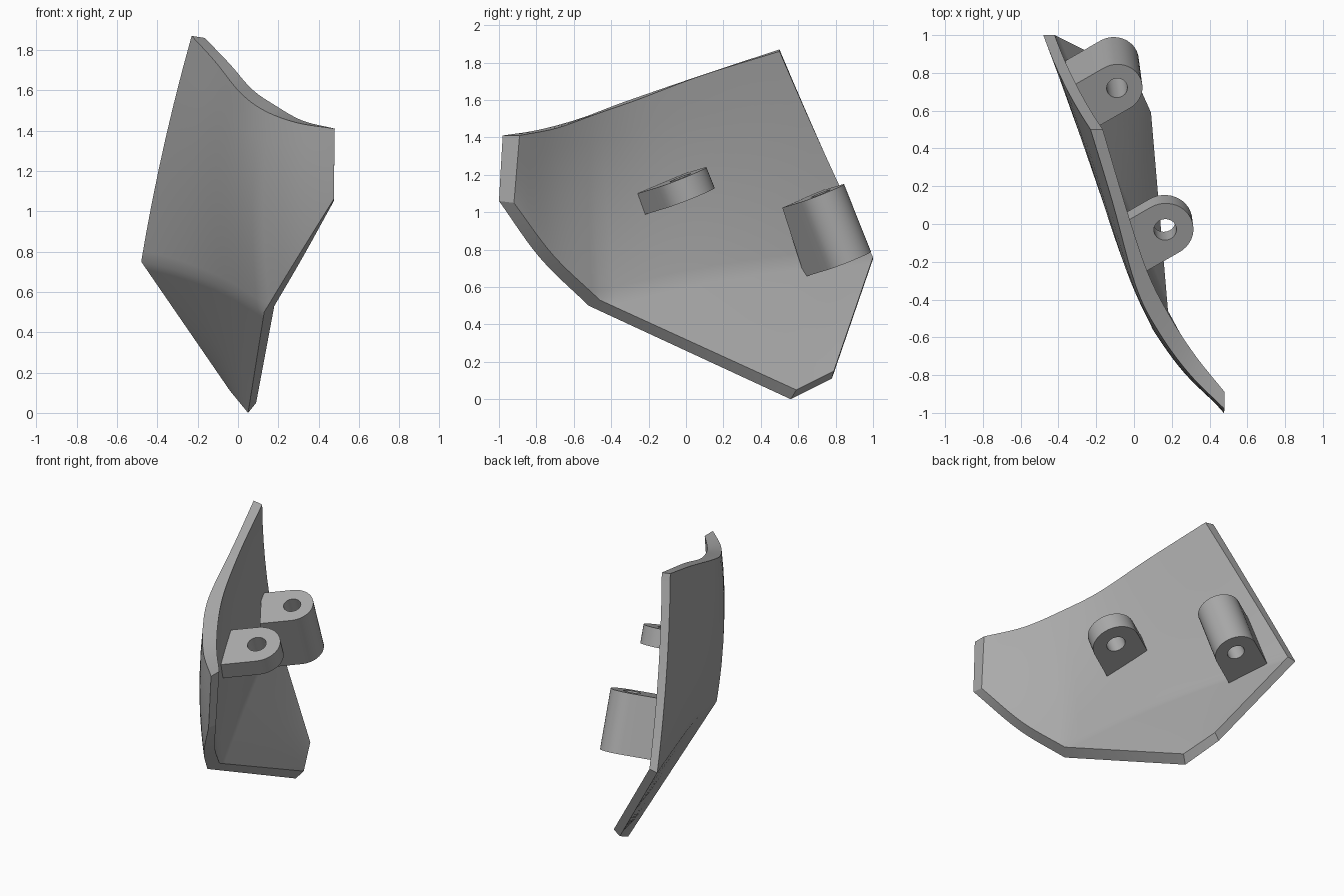
import bpy, bmesh, math
from mathutils import Vector as V

cube = bpy.data.objects.get("Cube")
if cube:
    bpy.data.objects.remove(cube)

grey = bpy.data.materials.new("neutral_grey")
grey.use_nodes = True
colour = (0.4, 0.4, 0.4, 1)
grey.diffuse_color = colour
grey.node_tree.nodes["Principled BSDF"].inputs["Base Color"].default_value = colour

STEPS = 6  # samples per curve span


def finish(bm, name):
    bmesh.ops.recalc_face_normals(bm, faces=bm.faces)
    mesh = bpy.data.meshes.new(name)
    bm.to_mesh(mesh)
    bm.free()
    mesh.materials.append(grey)
    ob = bpy.data.objects.new(name, mesh)
    bpy.context.collection.objects.link(ob)
    bpy.ops.object.select_all(action="DESELECT")
    ob.select_set(True)
    bpy.context.view_layer.objects.active = ob
    bpy.ops.object.shade_smooth_by_angle(angle=math.radians(32))
    return ob


def spline(points):
    """Smooth curve through the points."""
    p = [V(q) for q in points]
    p = [2 * p[0] - p[1]] + p + [2 * p[-1] - p[-2]]
    out = [p[1]]
    for a, b, c, d in zip(p, p[1:], p[2:], p[3:]):
        for i in range(1, STEPS + 1):
            t = i / STEPS
            out.append(0.5 * (2 * b + (c - a) * t + (2 * a - 5 * b + 4 * c - d) * t * t
                              + (3 * b - a - 3 * c + d) * t ** 3))
    return out


def skin_rows(top, crease, rise, foot):
    """Rows of points: curved upper panel, then the folded lower panel."""
    head = spline(top)
    fold = spline(crease)
    base = fold + spline([crease[-1]] + rise)[1:]
    rows = []
    for t in (0, 0.15, 0.3, 0.45, 0.6, 0.75, 0.87, 0.95, 1):
        row = []
        for i, (a, b) in enumerate(zip(head, base)):
            s = i / (len(head) - 1)
            swell = 0.18 * t * (1 - t) * (0.4 * (1 - s) + 0.6 * math.sin(math.pi * s))
            row.append(a.lerp(b, t) - swell * V((0.9, 0.4, 0)))
        rows.append(row)
    f, e = V(foot[0]), V(foot[1])
    for t in (0.06, 0.15, 0.4, 0.7, 1):
        rows.append([p.lerp(f.lerp(e, i / (len(fold) - 1)), t) for i, p in enumerate(fold)])
    return rows


# Curved shell: outer skin, inner skin and the rim between them
outer = skin_rows(
    [(-.23, .5, 1.87), (-.115, .12, 1.745), (.01, -.33, 1.59), (.13, -.57, 1.5),
     (.29, -.79, 1.44), (.48, -.98, 1.41)],
    [(-.48, 1, .75), (-.28, .5, .7), (-.07, 0, .62), (.13, -.52, .5)],
    [(.285, -.78, .755), (.475, -1, 1.06)],
    [(-.04, .78, .11), (.05, .56, 0)])
inner = skin_rows(
    [(-.165, .5, 1.86), (-.04, .08, 1.73), (.07, -.25, 1.605), (.185, -.48, 1.525),
     (.32, -.69, 1.45), (.48, -.89, 1.41)],
    [(-.42, 1, .76), (-.22, .52, .715), (-.02, .04, .645), (.18, -.46, .53)],
    [(.32, -.71, .77), (.475, -.92, 1.05)],
    [(0, .79, .15), (.09, .59, .05)])

bm = bmesh.new()
grids = [[[bm.verts.new(p) for p in row] for row in rows] for rows in (outer, inner)]
for grid in grids:
    for r0, r1 in zip(grid, grid[1:]):
        for i in range(min(len(r0), len(r1)) - 1):
            bm.faces.new((r0[i], r0[i + 1], r1[i + 1], r1[i]))
partner = {a: b for ra, rb in zip(*grids) for a, b in zip(ra, rb)}
rim = [e for e in bm.edges if e.is_boundary and e.verts[0] in partner]
for e in rim:
    a, b = e.verts
    bm.faces.new((a, b, partner[b], partner[a]))
finish(bm, "curved_shell")

# Frame shared by both mounting lugs
down = V((-.05, .37, -.93)).normalized()
out = V((.87, .5, .152)).normalized()
side = out.cross(down)


def lug(name, centre, radius, bore, depth, top_base, low_base):
    """Round-ended lug with a through hole; bases are (back, front) lengths."""
    def outline(bases):
        back, front = bases
        pts = [(radius * math.cos(a), radius * math.sin(a))
               for a in (math.pi * (i / 20 - 0.5) for i in range(21))]
        for i in range(1, 5):
            pts.append((-back * i / 4, radius))
        for i in range(1, 9):
            k = i / 8
            pts.append((-back + (back - front) * k, radius * (1 - 2 * k)))
        for i in range(1, 4):
            pts.append((-front * (1 - i / 4), -radius))
        return pts

    bm = bmesh.new()
    loops = []
    for level, bases in ((0, top_base), (depth, low_base)):
        rim_pts = outline(bases)
        hole = []
        for i in range(len(rim_pts)):
            a = math.pi * (i / 20 - 0.5) if i <= 20 else math.pi * (0.5 + (i - 20) / 16)
            hole.append((bore * math.cos(a), bore * math.sin(a)))
        for pts in (rim_pts, hole):
            loops.append([bm.verts.new(V(centre) + out * u + side * v + down * level)
                          for u, v in pts])
    rim_top, hole_top, rim_low, hole_low = loops
    for a, b in ((rim_top, hole_top), (hole_top, hole_low),
                 (hole_low, rim_low), (rim_low, rim_top)):
        for i in range(len(a)):
            j = (i + 1) % len(a)
            bm.faces.new((a[i], a[j], b[j], b[i]))
    finish(bm, name)


lug("front_lug", (.165, -.03, 1.185), .15, .06, .12, (.17, .23), (.18, .24))
lug("rear_lug", (-.09, .72, 1.1), .135, .055, .39, (.2, .2), (.25, .25))
